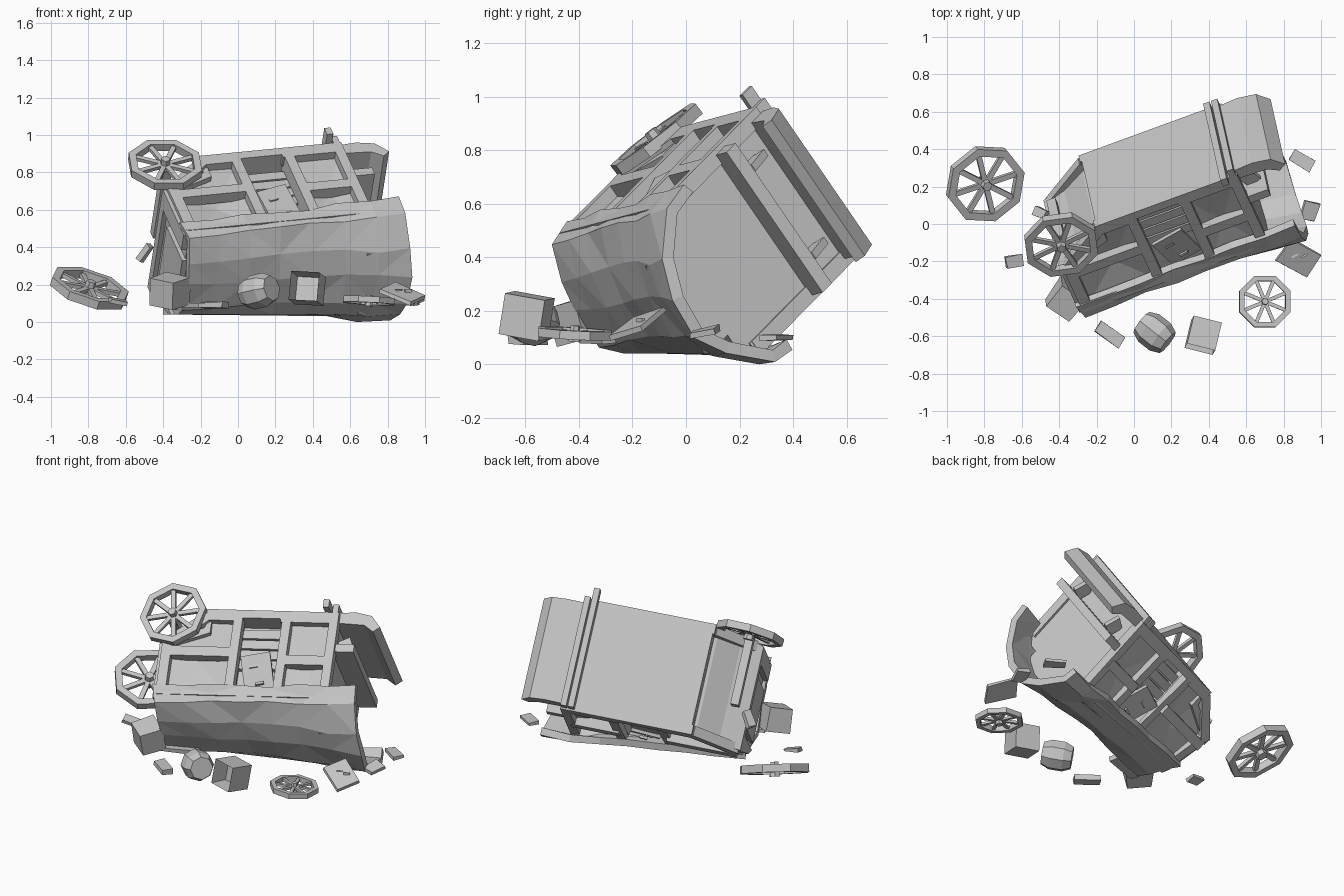
import bpy, bmesh, math, random
from mathutils import Vector, Matrix, Euler

random.seed(4)
if "Cube" in bpy.data.objects:
    bpy.data.objects.remove(bpy.data.objects["Cube"])

grey = bpy.data.materials.new("plain grey")
grey.use_nodes = True
grey.diffuse_color = (0.56, 0.56, 0.56, 1)
grey.node_tree.nodes["Principled BSDF"].inputs["Base Color"].default_value = grey.diffuse_color

# Frame of the tipped wagon: x along its length, y across, z towards its roof, leaning a little
along = Vector((0.93, 0.34, 0.09)).normalized()
up = Vector((0.33, -0.75, -0.565)).normalized()
across = up.cross(along).normalized()
up = along.cross(across)
WAGON = Matrix((along, across, up - 0.14 * across)).transposed().to_4x4()
WAGON.translation = (-0.238, 0.165, 0.597)
GROUND = Matrix.Identity(4)
HALF = 0.34


def place(at, rot=(0, 0, 0)):
    return Matrix.Translation(at) @ Euler([math.radians(r) for r in rot]).to_matrix().to_4x4()


def finish(name, bm, frame):
    # Set the part in place and crush whatever would sink into the ground
    bm.transform(frame)
    for v in bm.verts:
        v.co.z = max(v.co.z, 0.04 if v.co.x < 0.6 else 0)
    bmesh.ops.recalc_face_normals(bm, faces=bm.faces)
    me = bpy.data.meshes.new(name)
    bm.to_mesh(me)
    bm.free()
    ob = bpy.data.objects.new(name, me)
    me.materials.append(grey)
    bpy.context.collection.objects.link(ob)
    return ob


def box(name, at, size, frame=WAGON, rot=(0, 0, 0), jitter=0):
    bm = bmesh.new()
    bmesh.ops.create_cube(bm, size=1)
    for v in bm.verts:
        v.co = Vector(c * s + random.uniform(-jitter, jitter) for c, s in zip(v.co, size))
    return finish(name, bm, frame @ place(at, rot))


def span(name, x, y, z):
    mid = [(p[0] + p[1]) / 2 for p in (x, y, z)]
    return box(name, mid, [p[1] - p[0] for p in (x, y, z)])


def prism(name, outline, half_width, dent=0):
    # Side outline in x and z, drawn out across the wagon
    bm = bmesh.new()
    face = bm.faces.new([bm.verts.new((x, -half_width, z)) for x, z in outline])
    out = bmesh.ops.extrude_face_region(bm, geom=[face])
    moved = [g for g in out["geom"] if isinstance(g, bmesh.types.BMVert)]
    bmesh.ops.translate(bm, verts=moved, vec=(0, 2 * half_width, 0))
    if dent:
        sides = [f for f in bm.faces if abs(f.calc_center_median().y) > half_width * 0.9]
        for v in bmesh.ops.poke(bm, faces=sides)["verts"]:
            v.co.y *= 1 - dent
    return finish(name, bm, WAGON)


def beam_between(name, p, q, thick):
    # Slanted timber in one side wall
    p, q = Vector(p), Vector(q)
    d = q - p
    box(name, (p + q) / 2, (d.length, thick, thick), rot=(0, -math.degrees(math.atan2(d.z, d.x)), 0))


# Wagon body: two cabins with a sunken doorway between them
IN = HALF - 0.04
prism("rear_cabin", [(-0.25, 0.55), (-0.25, 0.2), (-0.02, 0.05), (0.2, 0.01), (0.2, 0.55)], IN, 0.12)
prism("front_cabin", [(0.46, 0.01), (0.79, 0.01), (0.79, 0.58), (0.46, 0.58)], IN, 0.08)
prism("doorway_core", [(0.2, 0.01), (0.46, 0.01), (0.46, 0.56), (0.2, 0.56)], IN - 0.08)
prism("front_gable", [(0.74, 0.5), (0.79, 0.5), (0.79, 0.68), (0.74, 0.68)], 0.2)
span("floor", (0, 0.8), (-HALF, HALF), (-0.02, 0.03))
prism("rear_floor_slope", [(0.02, 0.0), (-0.02, 0.09), (-0.28, 0.18), (-0.28, 0.23), (0.02, 0.12)], HALF - 0.02)

# Timber framing on both sides
for side, tag in ((1, "left"), (-1, "right")):
    y = side * (HALF - 0.03)

    def rail(name, x, z):
        span(tag + name, x, (y - 0.03, y + 0.03), z)

    for i, x in enumerate((0.16, 0.46, 0.75)):
        rail("_post_%d" % i, (x, x + 0.055), (-0.02, 0.52))
    rail("_rear_post", (-0.26, -0.2), (0.19, 0.52))
    rail("_rear_bottom_rail", (-0.01, 0.18), (-0.02, 0.05))
    rail("_front_bottom_rail", (0.45, 0.8), (-0.02, 0.05))
    rail("_top_rail", (-0.26, 0.8), (0.47, 0.53))
    rail("_rear_middle_rail", (-0.25, 0.18), (0.22, 0.28))
    rail("_front_middle_rail", (0.48, 0.78), (0.26, 0.32))
    beam_between(tag + "_corner_brace", (-0.25, y, 0.21), (0.0, y, 0.02), 0.06)
    for i in range(4):
        z = 0.06 + i * 0.065
        span(tag + "_door_plank_%d" % i, (0.2, 0.46), (side * 0.24 - 0.015, side * 0.24 + 0.015), (z, z + 0.055))
    box(tag + "_broken_door", (0.34, side * 0.28, 0.36), (0.18, 0.02, 0.24), rot=(side * 14, 12, 0))
    box(tag + "_door_hinge", (0.31, side * 0.3, 0.32), (0.05, 0.015, 0.015), rot=(0, 12, 0))
    box(tag + "_door_latch", (0.36, side * 0.29, 0.42), (0.05, 0.015, 0.015), rot=(0, 12, 0))

# Rear wall frame
for s in (-1, 1):
    span("rear_wall_post", (-0.28, -0.24), (s * 0.27 - 0.05, s * 0.27 + 0.05), (0.2, 0.54))
span("rear_wall_plate", (-0.27, -0.24), (-0.16, 0.16), (0.28, 0.55))

# Crushed roof: an arch that sags towards the rear, its front corner splayed out
profile = [(0.35, 0.47), (0.335, 0.57), (0.21, 0.87), (0.08, 1.0), (-0.08, 1.0), (-0.21, 0.85), (-0.335, 0.57), (-0.35, 0.47)]
COLS = 8
bm = bmesh.new()
rows = []
for i in range(COLS):
    t = i / (COLS - 1)
    crown = 0.08 + 0.12 * t - 0.03 * math.sin(t * math.pi)
    row = []
    for y, h in profile:
        z = h if h <= 0.6 else 0.57 + (h - 0.57) * 2.3 * crown
        splay = 0.035 * t if y < -0.3 else 0
        co = Vector((-0.27 + 1.25 * t, y - splay, z - 0.01 * t))
        row.append(bm.verts.new(co + Vector(random.uniform(-0.012, 0.012) for _ in range(3))))
    rows.append(row)
for a, b in zip(rows, rows[1:]):
    for j in range(len(profile) - 1):
        bm.faces.new((a[j], a[j + 1], b[j + 1], b[j]))
bmesh.ops.triangulate(bm, faces=bm.faces)
roof = finish("roof", bm, WAGON)
shell = roof.modifiers.new("thickness", "SOLIDIFY")
shell.thickness = 0.045
shell.offset = -1 if sum(p.normal.dot(up) for p in roof.data.polygons) > 0 else 1

# Driver's porch, seat and axles
prism("porch", [(0.76, -0.03), (0.9, -0.04), (1.0, -0.02), (1.06, 0.05), (1.02, 0.08), (0.96, 0.04), (0.76, 0.03)], 0.31)
span("seat", (0.78, 0.92), (-0.32, 0.32), (0.17, 0.22))
for s in (-1, 1):
    box("seat_bracket", (0.84, s * 0.2, 0.13), (0.08, 0.03, 0.1), rot=(0, 25, 0))
for i, x in enumerate((0.735, 0.78)):
    span("front_axle_%d" % i, (x - 0.018, x + 0.018), (-0.33, 0.4 - 0.06 * i), (-0.07, -0.02))
span("rear_axle", (-0.24, -0.19), (-0.1, 0.34), (0.02, 0.07))


def wheel(name, frame, radius, sides=8, spokes=8):
    # Square-section rim, hub and spokes around local z
    bm = bmesh.new()
    depth = radius * 0.11
    loops = [(radius, -depth), (radius, depth), (radius * 0.8, depth), (radius * 0.8, -depth)]
    ring = []
    for i in range(sides):
        a = (i + 0.5) * math.tau / sides
        ring.append([bm.verts.new((r * math.cos(a), r * math.sin(a), z)) for r, z in loops])
    for i in range(sides):
        a, b = ring[i], ring[(i + 1) % sides]
        for j in range(4):
            k = (j + 1) % 4
            bm.faces.new((a[j], b[j], b[k], a[k]))
    bmesh.ops.create_cone(bm, cap_ends=True, segments=6, radius1=radius * 0.16, radius2=radius * 0.12, depth=radius * 0.4)
    for i in range(spokes):
        turn = Matrix.Rotation((i + 0.5) * math.tau / spokes, 4, "Z")
        bmesh.ops.create_cube(bm, size=1, matrix=turn @ Matrix.Translation((radius * 0.46, 0, 0))
                              @ Matrix.Diagonal((radius * 0.74, radius * 0.13, radius * 0.1, 1)))
    return finish(name, bm, frame)


def facing(at, normal):
    return Matrix.Translation(at) @ Vector(normal).to_track_quat("Z", "Y").to_matrix().to_4x4()


wheel("attached_wheel", facing((-0.39, -0.11, 0.84), (0.08, -0.6, 0.79)), 0.205)
wheel("fallen_wheel", facing((-0.795, 0.215, 0.18), (0.32, -0.4, 1)), 0.218)
wheel("small_wheel", facing((0.7, -0.415, 0.115), (0.05, 0.05, 1)), 0.148)

# Spilled cargo: open crate, closed crate and barrel
box("closed_crate", (-0.365, -0.405, 0.17), (0.16, 0.15, 0.15), GROUND, (12, 10, -35), 0.01)
bm = bmesh.new()
bmesh.ops.create_cube(bm, size=0.155)
lid = [f for f in bm.faces if f.normal.y < -0.9]
bmesh.ops.inset_region(bm, faces=lid, thickness=0.018)
bmesh.ops.translate(bm, verts=lid[0].verts, vec=(0, 0.1, 0))
finish("open_crate", bm, place((0.37, -0.595, 0.18), (-10, 3, -14)))
bm = bmesh.new()
bands = []
for z, r in ((-0.09, 0.07), (-0.04, 0.092), (0.04, 0.092), (0.09, 0.07)):
    bands.append([bm.verts.new((r * math.cos(i * math.pi / 4), r * math.sin(i * math.pi / 4), z)) for i in range(8)])
for a, b in zip(bands, bands[1:]):
    for i in range(8):
        bm.faces.new((a[i], a[(i + 1) % 8], b[(i + 1) % 8], b[i]))
bm.faces.new(bands[0])
bm.faces.new(bands[-1])
finish("barrel", bm, place((0.11, -0.58, 0.165), (0, 80, -38)))

# Loose boards and splinters: place, size, rotation
scraps = [
    ((-0.13, -0.59, 0.09), (0.16, 0.07, 0.03), (0, 0, -35)),
    ((-0.64, -0.2, 0.11), (0.09, 0.06, 0.02), (15, 10, 10)),
    ((0.88, -0.18, 0.15), (0.2, 0.15, 0.02), (15, 22, -28)),
    ((0.94, 0.07, 0.12), (0.08, 0.1, 0.025), (10, 8, -15)),
    ((0.9, 0.34, 0.1), (0.13, 0.07, 0.025), (0, 0, -30)),
    ((-0.5, 0.06, 0.37), (0.1, 0.05, 0.03), (0, -50, -25)),
    ((-0.2, -0.33, 0.09), (0.26, 0.06, 0.025), (0, 0, 20)),
]
for i, (at, size, rot) in enumerate(scraps):
    box("loose_board_%d" % i, at, size, GROUND, rot, 0.005)
for i, x in enumerate((0.86, 0.91)):
    box("board_nail_%d" % i, (x, -0.17, 0.165), (0.04, 0.01, 0.015), GROUND, (0, 0, 30))
